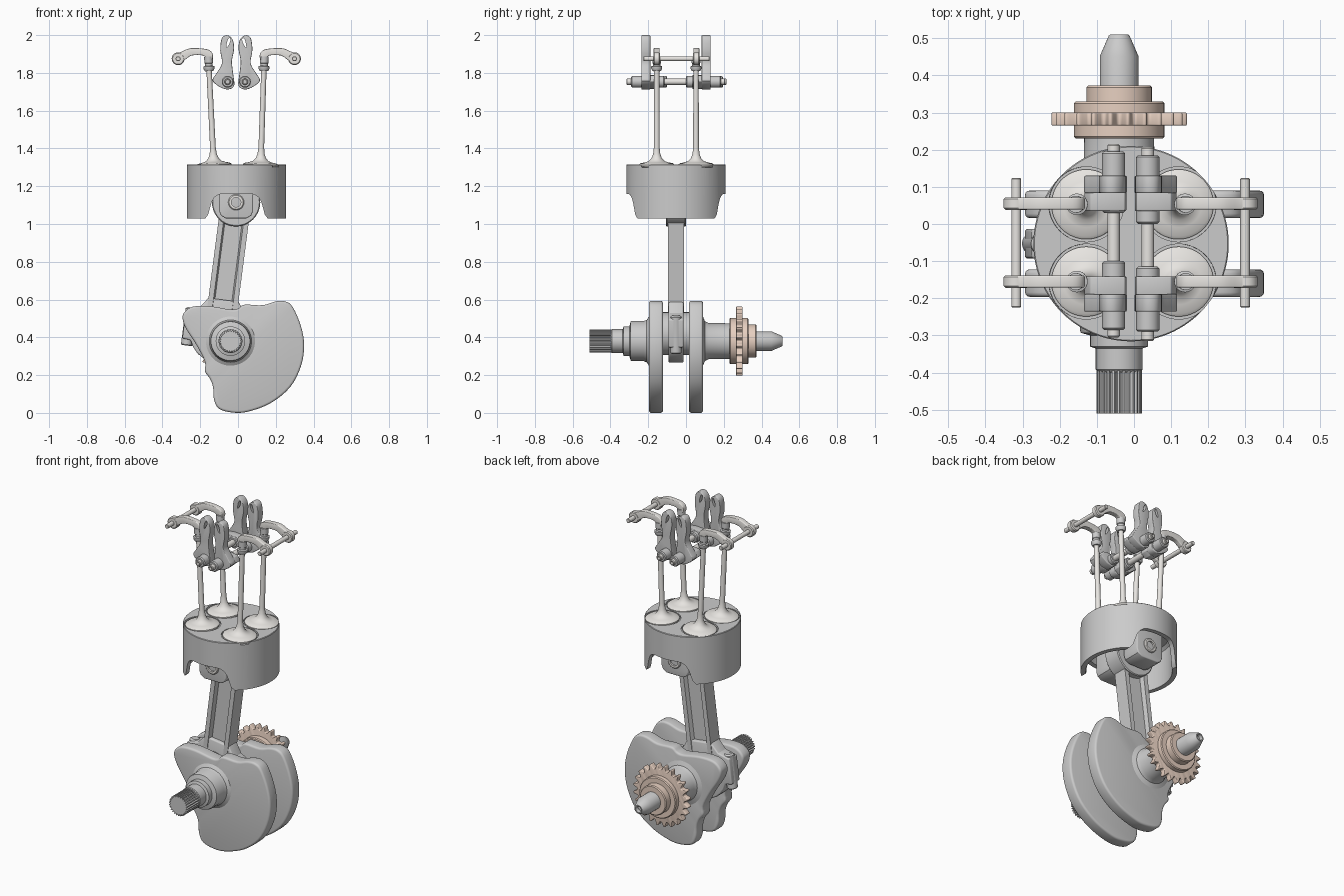
import bpy, bmesh, math
from mathutils import Matrix, Vector

if "Cube" in bpy.data.objects:
    bpy.data.objects.remove(bpy.data.objects["Cube"])

YM = -0.053          # mid plane of the cylinder along y
XM = -0.009          # mid plane of the valve gear along x
AX = (-0.04, 0.38)   # crankshaft axis (x, z)
PIN = (-0.10, 0.42)  # crankpin centre
WRIST = (-0.01, 1.115)


def material(name, rgb):
    m = bpy.data.materials.new(name)
    m.diffuse_color = (*rgb, 1)
    m.use_nodes = True
    m.node_tree.nodes["Principled BSDF"].inputs["Base Color"].default_value = m.diffuse_color
    return m


BRONZE = material("bronze", (0.80, 0.63, 0.53))
PALE = material("pale_steel", (0.80, 0.78, 0.75))


def finish(name, bm, mat=None, bevel=0, matrix=None):
    bmesh.ops.recalc_face_normals(bm, faces=bm.faces)
    me = bpy.data.meshes.new(name)
    bm.to_mesh(me)
    bm.free()
    ob = bpy.data.objects.new(name, me)
    bpy.context.collection.objects.link(ob)
    if matrix:
        me.transform(matrix)
    if mat:
        me.materials.append(mat)
    if bevel:
        b = ob.modifiers.new("bevel", 'BEVEL')
        b.width, b.segments, b.limit_method = bevel, 3, 'ANGLE'
        b.angle_limit = math.radians(40)
        apply(ob, b)
    return ob


def apply(ob, mod):
    bpy.ops.object.select_all(action='DESELECT')
    bpy.context.view_layer.objects.active = ob
    ob.select_set(True)
    bpy.ops.object.modifier_apply(modifier=mod.name)


def cut(ob, cutter):
    m = ob.modifiers.new("cut", 'BOOLEAN')
    m.operation, m.solver, m.object = 'DIFFERENCE', 'EXACT', cutter
    apply(ob, m)
    bpy.data.objects.remove(cutter)


def lathe(name, profile, origin, axis=(0, 1, 0), seg=48, mat=None):
    """Turn (radius, height) points about an axis through origin."""
    bm = bmesh.new()
    rings = []
    for r, h in profile:
        n = 1 if r == 0 else seg
        rings.append([bm.verts.new((r * math.cos(2 * math.pi * i / seg),
                                    r * math.sin(2 * math.pi * i / seg), h)) for i in range(n)])
    for a, b in zip(rings, rings[1:]):
        for i in range(seg):
            q = [a[i % len(a)], a[(i + 1) % len(a)], b[(i + 1) % len(b)], b[i % len(b)]]
            bm.faces.new(list(dict.fromkeys(q)))
    rot = Vector(axis).to_track_quat('Z', 'Y').to_matrix().to_4x4()
    return finish(name, bm, mat, 0, Matrix.Translation(origin) @ rot)


def rod(name, x, z, r, y0, y1, mat=None, bore=0, seg=40):
    c = min(0.005, r * 0.2)
    p = [(0, y0), (r - c, y0), (r, y0 + c), (r, y1 - c), (r - c, y1), (0, y1)]
    if bore:
        d = 0.03
        p = [(0, y0 + d), (bore, y0 + d), (bore, y0)] + p[1:-1] + [(bore, y1), (bore, y1 - d), (0, y1 - d)]
    return lathe(name, p, (x, 0, z), seg=seg, mat=mat)


def smooth(pts, n=4):
    """Closed Catmull-Rom curve through the points."""
    out = []
    for i in range(len(pts)):
        a, b, c, d = (Vector(pts[(i + k) % len(pts)]) for k in (-1, 0, 1, 2))
        for j in range(n):
            t = j / n
            out.append(0.5 * (2 * b + (c - a) * t + (2 * a - 5 * b + 4 * c - d) * t * t
                              + (3 * b - a - 3 * c + d) * t ** 3))
    return out


def prism(name, pts, y0, y1, mat=None, bevel=0, matrix=None):
    """Extrude an (x, z) outline along y."""
    bm = bmesh.new()
    f = bm.faces.new([bm.verts.new((p[0], y0, p[1])) for p in pts])
    g = bmesh.ops.extrude_face_region(bm, geom=[f])
    bmesh.ops.translate(bm, vec=(0, y1 - y0, 0),
                        verts=[v for v in g['geom'] if isinstance(v, bmesh.types.BMVert)])
    return finish(name, bm, mat, bevel, matrix)


def gear(name, n, pattern, y0, y1, mat=None, bevel=0):
    pts = []
    for i in range(n):
        for f, r in pattern:
            a = 2 * math.pi * (i + f) / n
            pts.append((AX[0] + r * math.cos(a), AX[1] + r * math.sin(a)))
    return prism(name, pts, y0, y1, mat, bevel)


# Crankshaft: webs with counterweights, main journals, splined end, crankpin
web = smooth([(-.286, .53), (-.24, .562), (-.15, .565), (-.04, .547), (0, .552), (.035, .573),
              (.13, .57), (.20, .59), (.25, .59), (.29, .56), (.333, .46), (.35, .357),
              (.333, .246), (.275, .135), (.17, .05), (.05, .006), (-.03, .002), (-.10, .022),
              (-.127, .07), (-.132, .135), (-.148, .18), (-.175, .22), (-.175, .27),
              (-.22, .36), (-.27, .437), (-.292, .49)])
for tag, y in (("front", -.196), ("back", .016)):
    prism("crank_web_" + tag, web, y, y + .074, bevel=.012)
lathe("crank_journal_front",
      [(0, -.40), (.055, -.40), (.063, -.392), (.063, -.335), (.078, -.33), (.078, -.30), (.103, -.293),
       (.106, -.285), (.106, -.225), (.112, -.208), (.13, -.196), (.13, -.18), (0, -.18)], (AX[0], 0, AX[1]))
lathe("crank_journal_back",
      [(0, .07), (.13, .07), (.13, .09), (.105, .10), (.096, .12), (.094, .24), (.052, .24), (.052, .452),
       (.028, .507), (.024, .51), (.018, .51), (.015, .49), (0, .49)], (AX[0], 0, AX[1]))
gear("crank_spline", 26, [(.05, .052), (.3, .052), (.4, .061), (.8, .061)], -.51, -.39)
rod("crankpin", *PIN, .113, -.13, .03)

# Timing sprocket
gear("sprocket_teeth", 24, [(0, .156), (.15, .158), (.32, .175), (.42, .184), (.58, .184), (.68, .175), (.85, .158)],
     .265, .30, BRONZE, .005)
lathe("sprocket_hub", [(.05, .23), (.117, .23), (.122, .235), (.122, .325), (.117, .33), (.088, .33),
                       (.088, .368), (.083, .373), (.05, .373)], (AX[0], 0, AX[1]), mat=BRONZE)

# Connecting rod, built upright at the crankpin and then leaned over
dx, dz = WRIST[0] - PIN[0], WRIST[1] - PIN[1]
L = math.hypot(dx, dz)
LEAN = Matrix.Translation((PIN[0], YM, PIN[1])) @ Matrix.Rotation(math.atan2(dx, dz), 4, 'Y')
w, t, fl, wb = .080, .043, .053, .018
section = [(-w, -t), (-fl, -t), (-fl + .008, -wb), (fl - .008, -wb), (fl, -t), (w, -t),
           (w, t), (fl, t), (fl - .008, wb), (-fl + .008, wb), (-fl, t), (-w, t)]
# the section is extruded along y, so turn it to run along local z
prism("connecting_rod_beam", section, -(L - .09), -.12, matrix=LEAN @ Matrix.Rotation(math.radians(-90), 4, 'X'))
arc = [(.155 * math.cos(a), .155 * math.sin(a)) for a in
       (math.radians(200 + 14 * i) for i in range(11))]
prism("connecting_rod_big_end", [(-.08, .18), (-.12, .125), (-.19, .10), (-.19, -.05)] + arc +
      [(.19, -.05), (.19, .10), (.12, .125), (.08, .18)], -.04, .04, bevel=.008, matrix=LEAN)
for s in (-1, 1):
    base = LEAN @ Vector((s * .163, 0, 0))
    lathe("rod_bolt", [(0, -.085), (.026, -.085), (.03, -.08), (.03, .11), (.02, .118), (0, .118)],
          base, LEAN.to_3x3() @ Vector((0, 0, 1)), seg=20)
rod("connecting_rod_small_end", *WRIST, .128, YM - .053, YM + .053)
rod("wrist_pin", *WRIST, .042, YM - .185, YM + .185, PALE, bore=.025)

# Valve positions: (base point, axis)
valves = []
for x0, x1 in ((-.128, -.156), (.120, .139)):
    for y in (-.155, .053):
        valves.append((Vector((x0, y, 1.305)), Vector((x1 - x0, 0, .57)).normalized()))

# Piston: hollow cup with arched skirt, valve pockets and pin bosses
piston = lathe("piston", [(0, 1.03), (.263, 1.03), (.263, 1.312), (.26, 1.315), (0, 1.315)],
               (-.008, YM, 0), (0, 0, 1), 96)
cut(piston, lathe("bore", [(0, .9), (.236, .9), (.236, 1.24), (.22, 1.255), (0, 1.255)],
                  (-.008, YM, 0), (0, 0, 1), 96))
half = [(.185, 1.0), (.165, 1.03), (.150, 1.05), (.142, 1.08), (.132, 1.115), (.118, 1.14), (.098, 1.155), (.075, 1.16)]
cut(piston, prism("arch", [(-.008 + x, z) for x, z in half] + [(-.008 - x, z) for x, z in half[::-1]],
                  YM - .4, YM + .4))
for p, d in valves:
    cut(piston, lathe("pocket", [(0, -.003), (.101, -.003), (.101, .06), (0, .06)], p, d, 64))
boss = [(-.10, 1.26), (-.10, 1.07), (-.09, 1.045), (-.065, 1.03), (.045, 1.03), (.07, 1.045), (.08, 1.07), (.08, 1.26)]
for s in (-1, 1):
    prism("piston_pin_boss", boss, YM + s * .06, YM + s * .175, bevel=.006)

# Valves with spring retainers
for p, d in valves:
    lathe("valve", [(0, 0), (.092, 0), (.094, .003), (.094, .010), (.086, .016), (.062, .021), (.042, .028),
                    (.028, .042), (.019, .065), (.015, .10), (.014, .575), (0, .575)], p, d, 48, PALE)
    lathe("valve_retainer", [(0, .505), (.022, .505), (.029, .518), (.029, .53), (.02, .533), (.02, .545),
                             (.023, .548), (.023, .582), (0, .582)], p, d, 24)


def side(pts, s):
    """Leave the left-hand outline, or mirror it to the right."""
    return [(x if s < 0 else 2 * XM - x, z) for x, z in pts]


# Rocker arms on their shafts
arm = smooth([(-.335, 1.895), (-.30, 1.912), (-.255, 1.930), (-.20, 1.930), (-.155, 1.922), (-.134, 1.900),
              (-.137, 1.872), (-.165, 1.872), (-.185, 1.892), (-.245, 1.892), (-.283, 1.868), (-.315, 1.855)])
finger = smooth([(-.085, 1.985), (-.055, 1.999), (-.028, 1.975), (-.021, 1.926), (-.032, 1.862),
                 (-.026, 1.798), (-.020, 1.735), (-.048, 1.713), (-.09, 1.722), (-.134, 1.758),
                 (-.116, 1.795), (-.085, 1.85), (-.094, 1.92)])
foot = [(-.020, 1.735), (-.048, 1.713), (-.09, 1.722), (-.134, 1.755), (-.118, 1.785), (-.08, 1.79), (-.024, 1.785)]
slot = smooth([(-.062, 1.935), (-.048, 1.95), (-.04, 1.975), (-.046, 1.985), (-.056, 1.97)])
for s, tag in ((-1, "left"), (1, "right")):
    px = side([(-.317, 0)], s)[0][0]
    rod("rocker_shaft_" + tag, px, 1.875, .013, -.225, .124, PALE, seg=24)
    for y in (-.155, .055):
        prism("rocker_arm_" + tag, side(arm, s), y - .016, y + .016, PALE, .004)
        rod("rocker_eye_" + tag, px, 1.875, .034, y - .017, y + .017, PALE, seg=32)

    # Cam follower fingers: tall plate, low foot and hub on a shared pivot shaft
    fx = side([(-.055, 0)], s)[0][0]
    ends = (-.305, .215) if s < 0 else (-.315, .207)
    rod("follower_shaft_" + tag, fx, 1.753, .017, *ends, PALE, bore=.009, seg=24)
    hubs = ((-.285, -.10), (.03, .195)) if s < 0 else ((-.29, -.115), (0, .185))
    for (h0, h1), m in zip(hubs, (-1, 1)):
        rod("follower_hub_" + tag, fx, 1.753, .031, h0, h1, seg=32)
        plate = prism("follower_finger_" + tag, side(finger, s), YM + m * .136, YM + m * .183, bevel=.004)
        cut(plate, prism("slot", side(slot, s), -.5, .5))
        prism("follower_foot_" + tag, side(foot, s), YM + m * .088, YM + m * .14, bevel=.004)

# Smooth shading with sharp edges kept
bpy.ops.object.select_all(action='SELECT')
bpy.ops.object.shade_smooth_by_angle(angle=math.radians(32))
